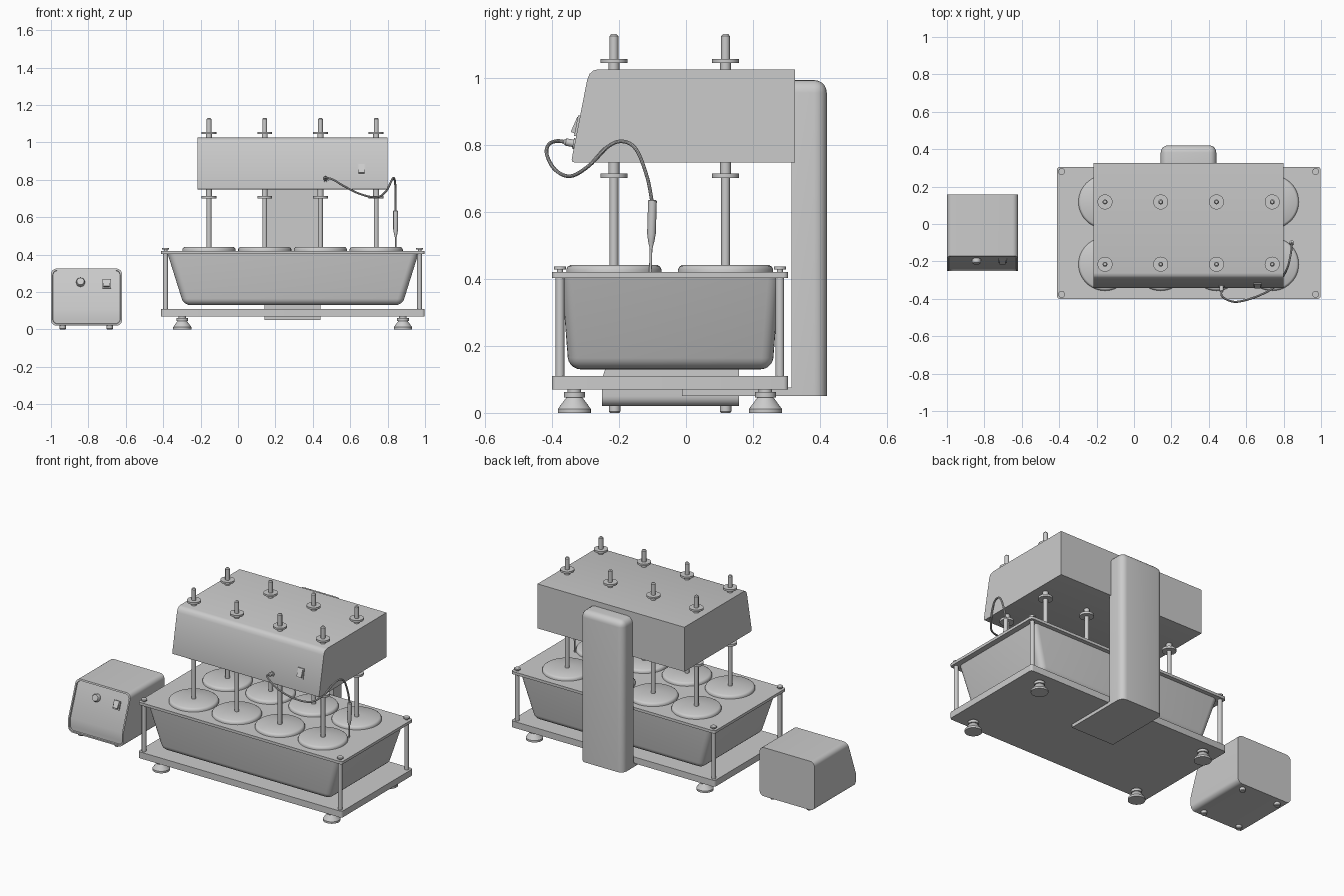
import bpy, bmesh, math
from mathutils import Vector

if "Cube" in bpy.data.objects:
    bpy.data.objects.remove(bpy.data.objects["Cube"])


def add(name, bm, loc=(0, 0, 0), rot=(0, 0, 0), angle=35):
    bmesh.ops.recalc_face_normals(bm, faces=bm.faces)
    me = bpy.data.meshes.new(name)
    bm.to_mesh(me)
    bm.free()
    ob = bpy.data.objects.new(name, me)
    bpy.context.collection.objects.link(ob)
    ob.location, ob.rotation_euler = loc, rot
    bpy.ops.object.select_all(action='DESELECT')
    ob.select_set(True)
    bpy.context.view_layer.objects.active = ob
    bpy.ops.object.shade_smooth_by_angle(angle=math.radians(angle))
    return ob


def repeat(ob, spots):
    for i, p in enumerate(spots):
        o = ob if i == 0 else ob.copy()
        if i:
            bpy.context.collection.objects.link(o)
        o.location = p


def lathe(name, prof, loc=(0, 0, 0), rot=(0, 0, 0), n=32):
    bm = bmesh.new()
    rings = [[bm.verts.new((r * math.cos(2 * math.pi * i / n), r * math.sin(2 * math.pi * i / n), z))
              for i in range(n)] for r, z in prof]
    for a, b in zip(rings, rings[1:]):
        for i in range(n):
            bm.faces.new((a[i], a[(i + 1) % n], b[(i + 1) % n], b[i]))
    bm.faces.new(rings[0])
    bm.faces.new(rings[-1])
    return add(name, bm, loc, rot)


def box(name, x, y, z, bevel=0, pick=lambda a, b: True, taper=(0, 0), segs=5, loc=(0, 0, 0), rot=(0, 0, 0)):
    bm = bmesh.new()
    bmesh.ops.create_cube(bm, size=2)
    signs = {v: v.co.copy() for v in bm.verts}
    edges = [e for e in bm.edges if pick(signs[e.verts[0]], signs[e.verts[1]])]
    for v, s in signs.items():
        low = s.z < 0
        v.co = [(r[0] + r[1]) / 2 + c * ((r[1] - r[0]) / 2 - (t if low else 0))
                for r, c, t in zip((x, y, z), s, (*taper, 0))]
    if bevel:
        bmesh.ops.bevel(bm, geom=edges, offset=bevel, segments=segs, profile=0.5, affect='EDGES')
    return add(name, bm, loc, rot)


def vertical(a, b):
    return a.z != b.z


CX, CY = 0.292, -0.048

# Base plate, tub and tub top plate
box("base_plate", (-.412, .998), (-.4, .305), (.07, .11), .015, vertical)
box("tub", (-.378, .966), (-.372, .28), (.13, .41), .035,
    lambda a, b: not (a.z > 0 and b.z > 0), (.088, .022))
box("tub_top_plate", (-.412, .998), (-.4, .305), (.403, .42), .015, vertical)

# Corner posts with cap screws, and feet
post = lathe("corner_post", [(.013, .1), (.013, .405), (.009, .405), (.009, .428), (.018, .428), (.018, .436)])
repeat(post, [(CX + sx * .679, CY + sy * .328, 0) for sx in (-1, 1) for sy in (-1, 1)])
foot = lathe("levelling_foot", [(.049, 0), (.049, .012), (.024, .046), (.031, .046), (.031, .062), (.02, .062), (.02, .08)])
repeat(foot, [(CX + sx * .59, CY + sy * .285, 0) for sx in (-1, 1) for sy in (-1, 1)])

# Eight lids with stirring shafts
spots = [(-.155 + .298 * i, y, 0) for i in range(4) for y in (-.215, .118)]
repeat(lathe("vessel_lid", [(.142, .41), (.142, .428), (.138, .436), (.13, .441), (.02, .441)], n=48), spots)
repeat(lathe("stirring_shaft", [
    (.013, .43), (.013, .70), (.04, .70), (.04, .714), (.016, .714), (.016, 1.044), (.04, 1.044),
    (.04, 1.056), (.013, 1.056), (.013, 1.124), (.008, 1.13)]), spots)

# Drive head: side profile extruded across x
prof = [(.325, .747), (.325, 1.025), (-.262, 1.025), (-.277, 1.021), (-.288, 1.011), (-.295, .993),
        (-.341, .757), (-.34, .75), (-.333, .747)]
bm = bmesh.new()
ends = [[bm.verts.new((x, y, z)) for y, z in prof] for x in (-.216, .8)]
for e in ends:
    bm.faces.new(e)
for i in range(len(prof)):
    j = (i + 1) % len(prof)
    bm.faces.new((ends[0][i], ends[0][j], ends[1][j], ends[1][i]))
add("drive_head", bm)

# Rear column with rounded back, and its foot under the base
box("rear_column", (.143, .44), (.315, .42), (.05, .993), .038,
    lambda a, b: a.y > 0 and b.y > 0 and not (a.z < 0 and b.z < 0) or a.z > 0 and b.z > 0 and a.x == b.x)
box("column_foot", (.143, .44), (-.012, .33), (.05, .075))

# Control unit: rounded section run back to front, sloped face with a recessed panel
def ring(inset):
    cx, hw, z0, z1, r = -.81, .19 - inset, .02 + inset, .325 - inset, .03 - inset / 2
    right = [(hw - r + r * math.sin(t * math.pi / 12), z0 + r - r * math.cos(t * math.pi / 12)) for t in range(7)]
    right.append((hw, .105))
    right += [(hw - r + r * math.cos(t * math.pi / 12), z1 - r + r * math.sin(t * math.pi / 12)) for t in range(7)]
    return [(cx + x, z) for x, z in right] + [(cx - x, z) for x, z in reversed(right)]


def face_y(z):
    return -.25 + max(0, z - .105) * .08 / .22


bm = bmesh.new()
loops = [[bm.verts.new((x, f(z), z)) for x, z in ring(i)] for i, f in (
    (0, lambda z: .158), (0, face_y), (.009, face_y), (.011, lambda z: face_y(z) + .008))]
n = len(loops[0])
for a, b in zip(loops, loops[1:]):
    for i in range(n):
        bm.faces.new((a[i], a[(i + 1) % n], b[(i + 1) % n], b[i]))
bm.faces.new(loops[0])
panel = loops[-1]
for i in range(n // 2 - 1):
    bm.faces.new((panel[i], panel[i + 1], panel[n - 2 - i], panel[n - 1 - i]))
add("control_unit", bm, angle=25)
repeat(lathe("control_unit_foot", [(.014, 0), (.017, .004), (.017, .025)]),
       [(x, y, 0) for x in (-.937, -.686) for y in (-.213, .118)])
lathe("control_knob", [(.023, -.005), (.023, .014), (.019, .021), (.005, .021)],
      (-.842, face_y(.25) + .006, .25), (math.pi / 2 - .35, 0, 0))

# Rocker switches: thin frame plus tilted rocker
for name, loc, tilt in (("head_switch", (.66, -.322, .856), -.19),
                        ("control_switch", (-.702, face_y(.243) + .006, .243), -.35)):
    h = .031 if name == "head_switch" else .026
    box(name + "_frame", (-.022, .022), (-.006, .006), (-h, h), loc=loc, rot=(tilt, 0, 0))
    box(name + "_rocker", (-.016, .016), (-.013, .008), (-h * .8, h * .8), loc=loc, rot=(tilt - .22, 0, 0))

# Probe socket on the head
lathe("probe_socket", [(.016, -.006), (.016, .006), (.011, .006), (.011, .028), (.006, .034)],
      (.468, -.331, .803), (math.pi / 2 - .19, 0, 0), 24)

# Probe cable: smooth curve through points
pts = [(.468, -.355, .807), (.47, -.385, .811), (.51, -.41, .80), (.56, -.415, .77), (.65, -.39, .725),
       (.74, -.345, .706), (.79, -.29, .737), (.82, -.235, .793), (.832, -.19, .81), (.84, -.148, .785),
       (.843, -.115, .70), (.843, -.1, .62)]
P = [Vector(p) for p in pts]
P = [P[0]] + P + [P[-1]]
path = []
for k in range(1, len(P) - 2):
    a, b, c, d = P[k - 1:k + 3]
    for s in range(6):
        t = s / 6
        path.append(.5 * (2 * b + (c - a) * t + (2 * a - 5 * b + 4 * c - d) * t * t + (3 * b - a - 3 * c + d) * t ** 3))
path.append(P[-1])
bm = bmesh.new()
rings = []
for i, p in enumerate(path):
    d = (path[min(i + 1, len(path) - 1)] - path[max(i - 1, 0)]).normalized()
    u = d.cross(Vector((.45, -.85, .1)) if abs(d.y) < .8 else Vector((1, 0, 0))).normalized()
    if rings:
        u = (side - d * side.dot(d)).normalized()
    side, v = u, d.cross(u)
    rings.append([bm.verts.new(p + .0055 * (u * math.cos(w * math.pi / 5) + v * math.sin(w * math.pi / 5)))
                  for w in range(10)])
for a, b in zip(rings, rings[1:]):
    for i in range(10):
        bm.faces.new((a[i], a[(i + 1) % 10], b[(i + 1) % 10], b[i]))
bm.faces.new(rings[0])
bm.faces.new(rings[-1])
add("probe_cable", bm)

# Temperature probe hanging into the tub
lathe("probe", [(.004, -.23), (.004, -.145), (.009, -.125), (.013, -.1), (.013, -.002), (.01, 0)],
      (.843, -.1, .635), (-.03, 0, 0), 24)
